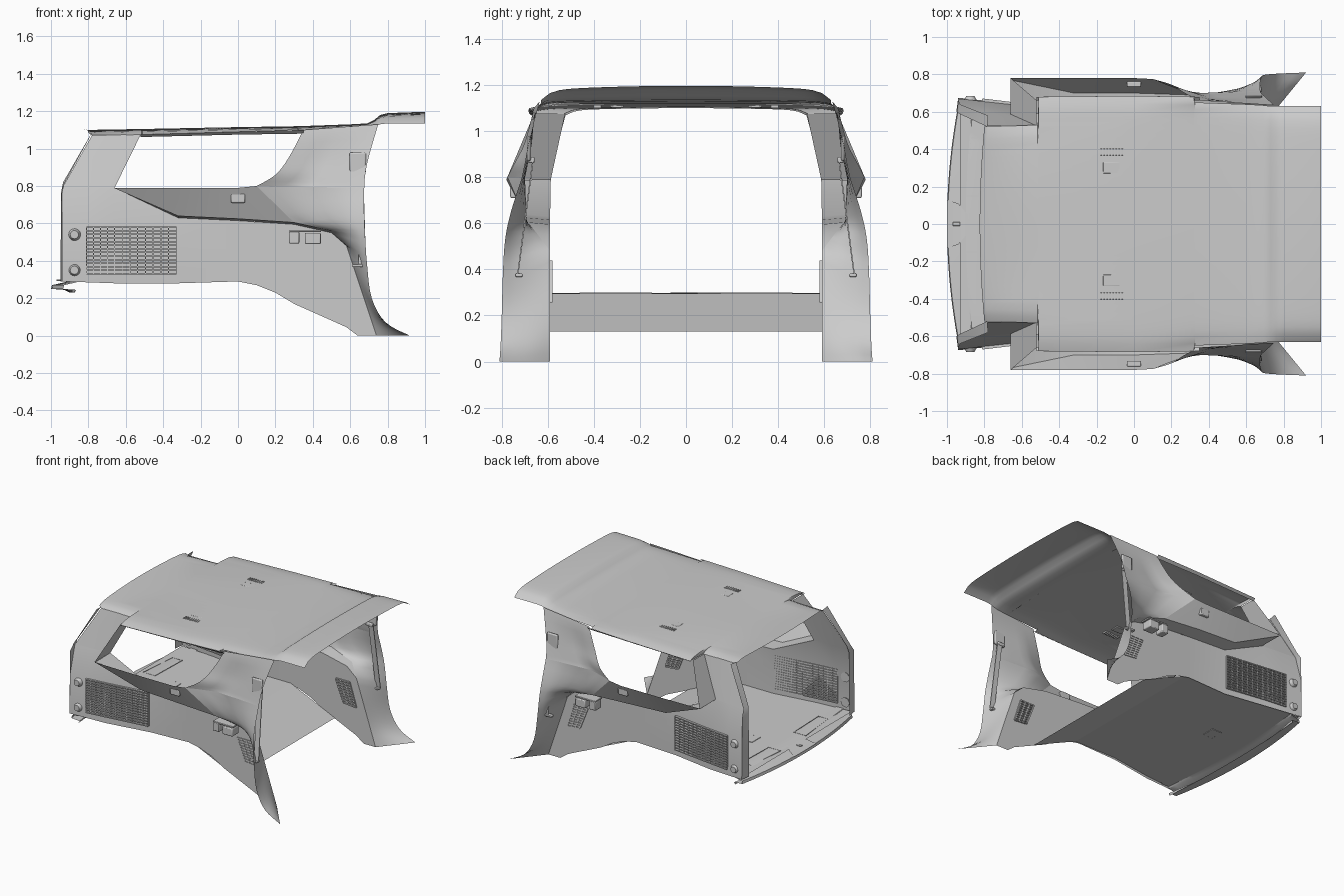
import bpy, bmesh
from mathutils import Vector as V

if "Cube" in bpy.data.objects:
    bpy.data.objects.remove(bpy.data.objects["Cube"])


def make(name, verts, faces, mirror=True, angle=0.6, outward=False):
    me = bpy.data.meshes.new(name)
    me.from_pydata([tuple(v) for v in verts], [], faces)
    bm = bmesh.new()
    bm.from_mesh(me)
    bmesh.ops.remove_doubles(bm, verts=bm.verts, dist=0.0005)
    bmesh.ops.recalc_face_normals(bm, faces=bm.faces)
    if outward and sum(f.normal.y * f.calc_area() for f in bm.faces) < 0:
        bmesh.ops.reverse_faces(bm, faces=bm.faces)
    bm.to_mesh(me)
    bm.free()
    ob = bpy.data.objects.new(name, me)
    bpy.context.collection.objects.link(ob)
    bpy.ops.object.select_all(action='DESELECT')
    bpy.context.view_layer.objects.active = ob
    ob.select_set(True)
    bpy.ops.object.shade_smooth_by_angle(angle=angle)
    if mirror:
        m = ob.modifiers.new("mirror", 'MIRROR')
        m.use_axis = (False, True, False)
    return ob


def loft(name, rows, mirror=True, angle=0.6):
    n = len(rows[0])
    verts = [p for r in rows for p in r]
    faces = [(i * n + j, i * n + j + 1, (i + 1) * n + j + 1, (i + 1) * n + j)
             for i in range(len(rows) - 1) for j in range(n - 1)]
    return make(name, verts, faces, mirror, angle, mirror)


def curve(pts, n=4, smooth=True):
    p = [V(q) for q in pts]
    out = []
    for i in range(len(p) - 1):
        a, b, c, d = p[max(i - 1, 0)], p[i], p[i + 1], p[min(i + 2, len(p) - 1)]
        for k in range(n):
            t = k / n
            if smooth:
                out.append(0.5 * (2 * b + (c - a) * t + (2 * a - 5 * b + 4 * c - d) * t * t
                                  + (3 * b - a - 3 * c + d) * t ** 3))
            else:
                out.append(b.lerp(c, t))
    return out + [p[-1]]


def pillar(name, rear, front):
    """Sheet between two edges, dished inward around the window sill height."""
    rows = []
    for t in (0, .12, .24, .36, .5, .7, .85, 1):
        row = []
        for a, b in zip(rear, front):
            p = a.lerp(b, t)
            w = (1.08 - p.z) / .28 if p.z > .8 else (p.z - .5) / .3
            depth = t / .36 if t < .36 else (1 - t) / .64
            p.y -= .054 * max(0, w) * depth ** .8
            row.append(p)
        rows.append(row)
    return loft(name, rows)


def bars(name, segs, w, d, mirror=True):
    """Square-section bars along segments: w in the xz plane, d along y."""
    verts, faces = [], []
    for a, b in segs:
        a, b = V(a), V(b)
        along = (b - a).normalized()
        side = along.cross(V((0, 1, 0))).normalized() * w / 2
        dep = V((0, d / 2, 0))
        k = len(verts)
        for p in (a, b):
            verts += [p + side + dep, p - side + dep, p - side - dep, p + side - dep]
        faces += [tuple(k + q for q in f) for f in
                  [(0, 1, 2, 3), (7, 6, 5, 4), (0, 4, 5, 1), (1, 5, 6, 2), (2, 6, 7, 3), (3, 7, 4, 0)]]
    return make(name, verts, faces, mirror, 0.5)


def box(name, c, s, mirror=True, bevel=0.006):
    ob = bars(name, [((c[0] - s[0] / 2, c[1], c[2]), (c[0] + s[0] / 2, c[1], c[2]))], s[2], s[1], mirror)
    b = ob.modifiers.new("bevel", 'BEVEL')
    b.width = bevel
    b.segments = 2
    return ob


# headliner: stations of x, half width, centre z, edge z
stations = [(-.80, .52, 1.105, 1.085), (-.78, .52, 1.10, 1.07), (-.515, .53, 1.105, 1.075),
            (-.51, .68, 1.105, 1.075), (0, .685, 1.115, 1.09), (.32, .68, 1.12, 1.10), (.325, .65, 1.12, 1.10),
            (.60, .64, 1.13, 1.11), (.69, .635, 1.135, 1.115), (.73, .63, 1.155, 1.12),
            (.76, .63, 1.18, 1.13), (.80, .63, 1.19, 1.135), (1.0, .63, 1.197, 1.135)]
rows = []
for x, w, zc, ze in stations:
    row = []
    for k in range(-16, 17):
        t = k / 16
        row.append((x - (.025 * (1 - t * t) if x < -.7 else 0), w * t,
                    zc - (zc - ze) * (.3 * t * t + .7 * abs(t) ** 16)))
    rows.append(row)
loft("headliner", rows, False)
loft("roof_rail", [[(-.52, .68, 1.075), (0, .685, 1.09), (.35, .68, 1.10)],
                   [(-.52, .66, 1.062), (0, .665, 1.075), (.35, .66, 1.08)]])
bars("headliner_seam", [((.6, -.62, 1.116), (.6, -.3, 1.128)), ((.6, -.3, 1.128), (.6, .3, 1.128)),
                        ((.6, .3, 1.128), (.6, .62, 1.116))], .005, .006, False)

# lower side wall: columns of (bottom, middle, top)
cols = [[(-.94, .675, .29), (-.94, .67, .58), (-.94, .61, .79)],
        [(-.80, .66, .285), (-.80, .655, .58), (-.80, .60, .79)],
        [(-.66, .645, .28), (-.66, .64, .58), (-.66, .587, .79)],
        [(-.32, .59, .28), (-.32, .59, .5), (-.32, .59, .63)]]
for x0, z0, x1, z1 in [(0, .29, 0, .615), (.1, .27, .1, .608), (.2, .23, .2, .602), (.3, .17, .3, .595),
                       (.48, .09, .5, .55), (.58, .045, .58, .48), (.64, 0, .64, .3),
                       (.69, 0, .69, .15), (.74, 0, .74, 0)]:
    cols.append([(x0, .59, z0), ((x0 + x1) / 2, .59, (z0 + z1) / 2), (x1, .59, z1)])
loft("side_wall", cols, angle=.5)

# rear pillar with window reveal and tailgate flange
loft("rear_pillar", [[(-.94, .61, .79), (-.80, .60, .79), (-.66, .587, .79)],
                     [(-.78, .525, 1.072), (-.65, .525, 1.074), (-.52, .525, 1.075)]])
loft("window_reveal", [[(-.66, .587, .79), (-.52, .525, 1.075)], [(-.66, .78, .79), (-.52, .66, 1.075)]])
loft("tailgate_flange", [[(-.94, .675, .29), (-.94, .67, .76), (-.93, .64, .81), (-.78, .58, 1.085)],
                         [(-.95, .60, .29), (-.945, .60, .77), (-.935, .59, .82), (-.785, .52, 1.08)]])

# storage shelf below the side window
loft("window_shelf", [[(-.66, .587, .79), (-.32, .59, .63), (0, .59, .615), (.3, .59, .595)],
                      [(-.66, .77, .788), (-.32, .70, .64), (0, .70, .625), (.3, .69, .605)],
                      [(-.66, .78, .79), (-.32, .78, .79), (0, .78, .79), (.1, .775, .80)]], angle=.4)
loft("arch_ledge", [[(.3, .59, .595), (.5, .59, .55), (.58, .59, .48)],
                    [(.3, .69, .605), (.5, .65, .56), (.58, .59, .48)]])

# centre pillar above and below the window line
rear = [(.35, .66, 1.10), (.27, .70, .95), (.20, .745, .86), (.1, .775, .80)]
front = [(.75, .635, 1.13), (.70, .68, .96), (.68, .70, .86), (.675, .715, .79)]
pillar("upper_pillar", curve(rear), curve(front))
rear = [(.1, .775, .80), (.3, .69, .605), (.5, .65, .56), (.58, .59, .48), (.64, .59, .3), (.69, .59, .15), (.74, .59, 0)]
front = [(.675, .715, .79), (.675, .76, .65), (.68, .785, .53), (.69, .795, .38), (.715, .80, .2), (.79, .805, .07), (.92, .81, 0)]
pillar("lower_pillar", curve(rear, 4, False), curve(front))

# load floor with ramp
rows = [[(x, w * t, z) for t in (-1, -.5, 0, .5, 1)] for x, w, z in
        [(-.93, .66, .295), (-.66, .64, .295), (-.32, .59, .295), (.03, .59, .295), (.4, .59, .13)]]
loft("load_floor", rows, False, .3)
box("floor_handle", (-.62, .1, .295), (.08, .10, .008), False, .002)

# bowed tailgate sill
rows = []
for k in range(-12, 13):
    t = k / 12
    x = .065 * t * t
    y = .66 * t
    rows.append([(-.80, y, .297), (-.89 + x * .5, y, .298), (-.93 + x, y, .285), (-.995 + x, y, .27),
                 (-1 + x, y, .25), (-.93 + x, y, .245), (-.90 + x * .4, y, .23)])
loft("tailgate_sill", rows, False, .5)
loft("sill_latch", [[(-1, -.13, .272), (-1, .13, .272)], [(-.94, -.11, .295), (-.94, .11, .295)],
                    [(-.89, -.05, .300), (-.89, .05, .300)]], False)
box("latch_catch", (-.95, 0, .296), (.04, .02, .008), False, .003)
bars("sill_groove", [((-.80, .15, .297), (-.79, .46, .297)), ((-.90, .15, .297), (-.87, .46, .297)),
                     ((-.90, .15, .297), (-.80, .15, .297)), ((-.87, .46, .297), (-.79, .46, .297))], .004, .004)

# large side grille following the flared wall
path = [(-.81, .661), (-.66, .643), (-.33, .600)]
slats = []
for k in range(14):
    z = .33 + .25 * k / 13
    slats += [((*path[i], z), (*path[i + 1], z)) for i in (0, 1)]
bars("grille_slats", slats, .008, .020)
posts = []
for i, n in ((0, 4), (1, 8)):
    for k in range(n + 1):
        a = V(path[i]).lerp(V(path[i + 1]), k / n)
        posts.append(((a.x, a.y, .33), (a.x, a.y, .58)))
bars("grille_posts", posts, .005, .014)

# slanted arch vent
tl, tr, bl, br = [V((x, .588, z)) for x, z in [(.41, .435), (.525, .435), (.475, .27), (.58, .26)]]
vent = [(tl.lerp(bl, k / 9), tr.lerp(br, k / 9)) for k in range(10)]
vent += [(tl.lerp(tr, k / 3), bl.lerp(br, k / 3)) for k in range(4)]
bars("arch_vent", vent, .009, .016)

# mounting knobs near the tailgate
for i, z in enumerate((.54, .35)):
    bpy.ops.mesh.primitive_cone_add(vertices=20, radius1=.036, radius2=.022, depth=.03,
                                    location=(-.875, -.67, z), rotation=(1.5708, 0, 0))
    ob = bpy.context.object
    ob.name = "side_knob_%d" % i
    bpy.ops.object.transform_apply(location=True, rotation=True)
    bpy.ops.object.shade_smooth_by_angle(angle=.6)
    ob.modifiers.new("mirror", 'MIRROR').use_axis = (False, True, False)

# shelf hook, ledge handle parts and belt hardware
box("shelf_hook", (0, .748, .735), (.075, .03, .05))
box("ledge_handle", (.30, .66, .525), (.055, .07, .065))
box("ledge_latch", (.40, .66, .52), (.085, .08, .06))
box("handle_plate", (.36, .655, .56), (.17, .08, .012), True, .003)
box("belt_adjuster", (.64, .682, .925), (.09, .018, .11), True, .009)
box("belt_slot", (.635, .672, .875), (.06, .03, .025))
bars("belt_strap", [((.65, .665, .87), (.665, .73, .38))], .04, .006)
box("belt_anchor", (.645, .725, .375), (.07, .03, .015), True, .004)

# overhead vents in the headliner
for k in range(8):
    box("overhead_vent_%d" % k, (-.175 + k * .016, .385, 1.107), (.008, .035, .014), True, .001)
box("overhead_lamp", (-.12, .30, 1.107), (.09, .06, .010), True, .003)
